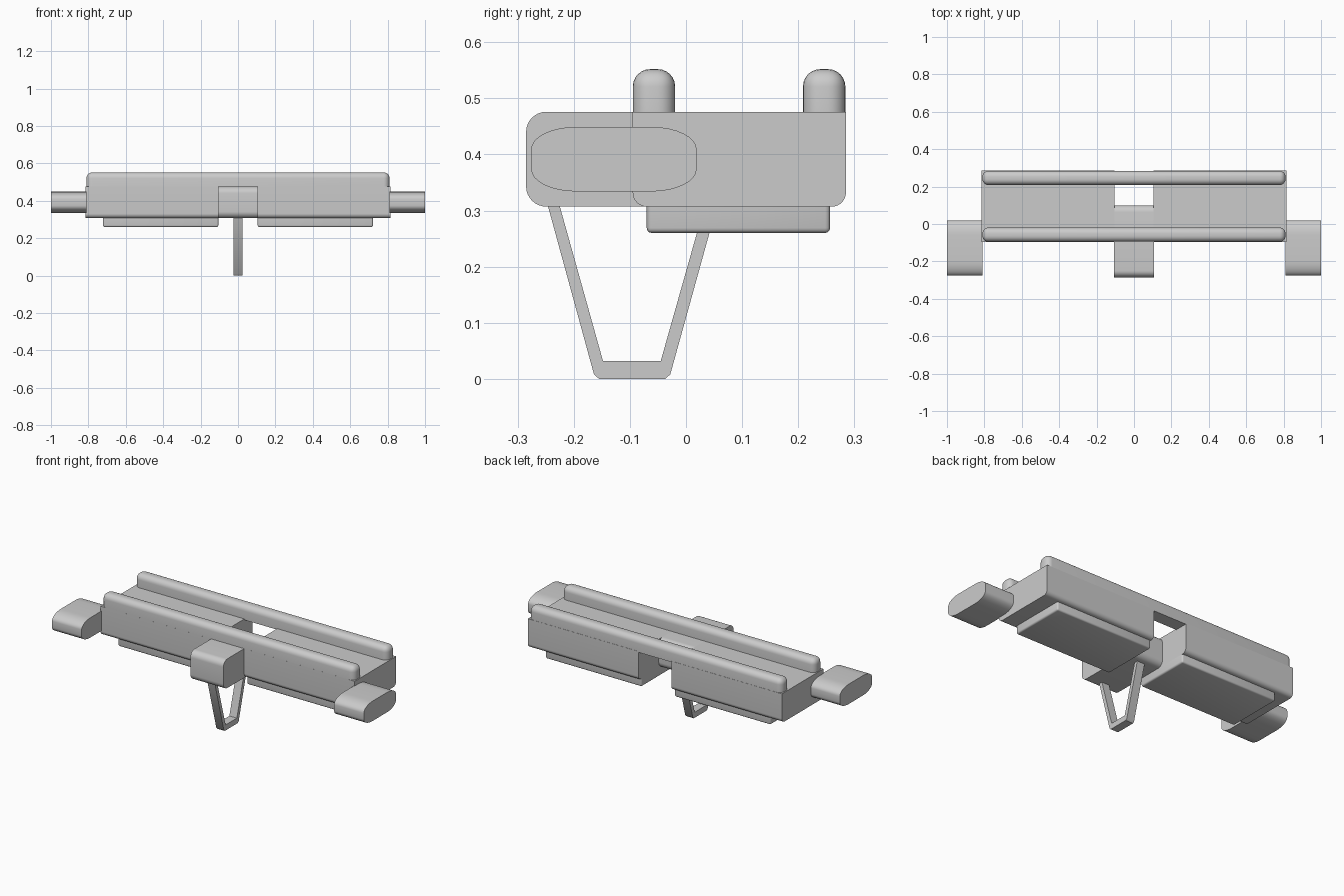
import bpy, bmesh, math

if "Cube" in bpy.data.objects:
    bpy.data.objects.remove(bpy.data.objects["Cube"])


def finish(name, bm):
    bmesh.ops.recalc_face_normals(bm, faces=bm.faces)
    me = bpy.data.meshes.new(name)
    bm.to_mesh(me)
    bm.free()
    ob = bpy.data.objects.new(name, me)
    bpy.context.collection.objects.link(ob)
    bpy.ops.object.select_all(action='DESELECT')
    ob.select_set(True)
    bpy.context.view_layer.objects.active = ob
    bpy.ops.object.shade_smooth_by_angle(angle=math.radians(35))
    return ob


def prism(name, pts, x0, x1):
    """Extrude a y-z outline along x."""
    bm = bmesh.new()
    face = bm.faces.new([bm.verts.new((x0, y, z)) for y, z in pts])
    res = bmesh.ops.extrude_face_region(bm, geom=[face])
    for v in res['geom']:
        if isinstance(v, bmesh.types.BMVert):
            v.co.x = x1
    return finish(name, bm)


def rounded(y0, y1, z0, z1, ry, rz, top=True, n=8):
    """Rectangle outline with elliptical corners (square on top if top=False)."""
    pts = []
    for k, (cy, cz, sy, sz) in enumerate([(y1, z1, 1, 1), (y0, z1, -1, 1),
                                          (y0, z0, -1, -1), (y1, z0, 1, -1)]):
        if k < 2 and not top:
            pts.append((cy, cz))
            continue
        for i in range(n + 1):
            a = math.pi / 2 * (k + i / n)
            pts.append((cy - sy * ry + ry * math.cos(a), cz - sz * rz + rz * math.sin(a)))
    return pts


def soft_box(name, x, y, z, r, seg, sharp_z):
    """Box with every edge rounded except those of the face at z = sharp_z."""
    bm = bmesh.new()
    bmesh.ops.create_cube(bm, size=1)
    for v in bm.verts:
        v.co = [lo + (c + 0.5) * (hi - lo) for c, (lo, hi) in zip(v.co, (x, y, z))]
    edges = [e for e in bm.edges if not all(abs(v.co.z - sharp_z) < 1e-5 for v in e.verts)]
    bmesh.ops.bevel(bm, geom=edges, offset=r, segments=seg, profile=0.5, affect='EDGES')
    return finish(name, bm)


# Body halves, end arms and underside pads, mirrored left and right
for side, s in (("left", -1), ("right", 1)):
    prism("body_" + side, rounded(-0.095, 0.285, 0.307, 0.476, 0.025, 0.025, top=False),
          s * 0.105, s * 0.815)
    prism("end_arm_" + side, rounded(-0.276, 0.019, 0.334, 0.449, 0.08, 0.04),
          s * 0.81, s * 1.0)
    soft_box("underside_pad_" + side, sorted((s * 0.105, s * 0.722)), (-0.07, 0.257),
             (0.26, 0.32), 0.009, 3, 0.32)

# Centre block joining the halves
prism("centre_block", rounded(-0.285, 0.1, 0.307, 0.476, 0.036, 0.036), -0.106, 0.106)

# Long rails on top
for name, y0 in (("front_rail", -0.0948), ("back_rail", 0.2085)):
    soft_box(name, (-0.81, 0.81), (y0, y0 + 0.0755), (0.47, 0.552), 0.031, 6, 0.47)

# Trapezoid loop underneath
prism("lower_loop", [(-0.248, 0.315), (-0.164, 0.008), (-0.155, 0.0), (-0.037, 0.0),
                     (-0.028, 0.008), (0.057, 0.315), (0.035, 0.315), (-0.045, 0.032),
                     (-0.148, 0.032), (-0.227, 0.315)], -0.024, 0.024)
